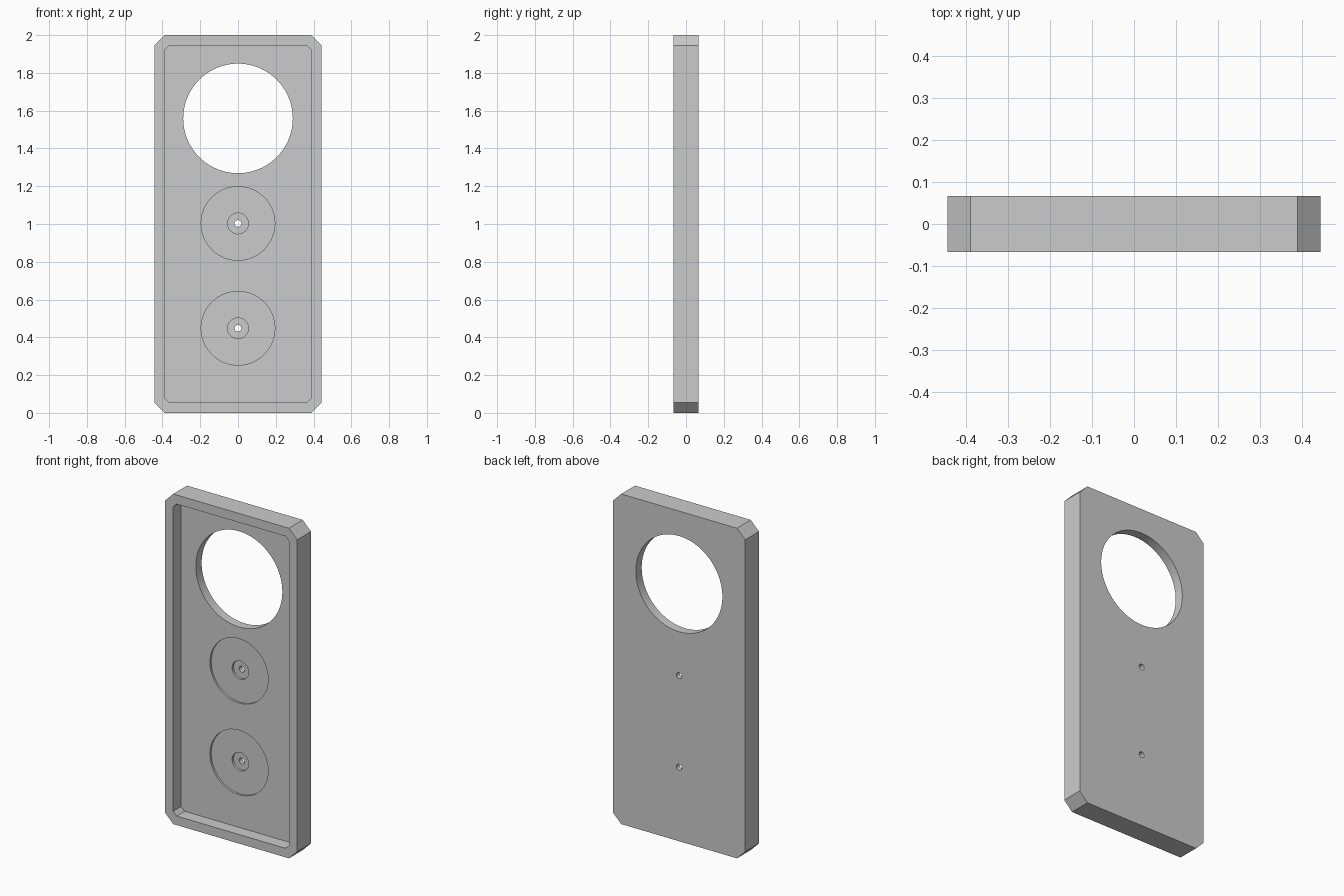
import bpy
import bmesh
import math
from mathutils import Matrix

if "Cube" in bpy.data.objects:
    bpy.data.objects.remove(bpy.data.objects["Cube"], do_unlink=True)

W, H, T = 0.443, 2.0, 0.066        # half width, height, half thickness
RIM, CHAMFER = 0.055, 0.055
FLOOR = 0.01                       # y of the recessed floor
OUT = 0.1                          # overshoot for cutters

grey = bpy.data.materials.new("light_grey")
grey.use_nodes = True
grey.diffuse_color = (0.6, 0.6, 0.6, 1)
grey.node_tree.nodes["Principled BSDF"].inputs["Base Color"].default_value = (0.6, 0.6, 0.6, 1)


def finish(name, bm):
    bmesh.ops.recalc_face_normals(bm, faces=bm.faces)
    mesh = bpy.data.meshes.new(name)
    bm.to_mesh(mesh)
    bm.free()
    mesh.materials.append(grey)
    obj = bpy.data.objects.new(name, mesh)
    bpy.context.collection.objects.link(obj)
    return obj


def chamfered_slab(name, w, z0, z1, c, y0, y1):
    """Rectangle with cut corners, extruded along y."""
    pts = [(w - c, z0), (w, z0 + c), (w, z1 - c), (w - c, z1)]
    pts += [(-x, z) for x, z in reversed(pts)]
    bm = bmesh.new()
    face = bm.faces.new([bm.verts.new((x, y0, z)) for x, z in pts])
    ext = bmesh.ops.extrude_face_region(bm, geom=[face])
    verts = [v for v in ext["geom"] if isinstance(v, bmesh.types.BMVert)]
    bmesh.ops.translate(bm, verts=verts, vec=(0, y1 - y0, 0))
    return finish(name, bm)


def disc(name, z, r, y0, y1, sides):
    """Cylinder lying along y."""
    bm = bmesh.new()
    place = Matrix.Translation((0, (y0 + y1) / 2, z)) @ Matrix.Rotation(math.pi / 2, 4, "X")
    bmesh.ops.create_cone(bm, cap_ends=True, segments=sides, radius1=r, radius2=r,
                          depth=y1 - y0, matrix=place)
    return finish(name, bm)


# Plate with cut corners
plate = chamfered_slab("mounting_plate", W, 0, H, CHAMFER, -T, T)

# Front recess, large opening, stepped round pockets and screw holes
cutters = [
    chamfered_slab("recess_cutter", W - RIM, RIM, H - RIM, 0.023, -T - OUT, FLOOR),
    disc("opening_cutter", 1.559, 0.29, -T - OUT, T + OUT, 96),
]
for z in (1.003, 0.448):
    cutters += [
        disc("pocket_cutter", z, 0.195, -T - OUT, FLOOR + 0.012, 80),
        disc("counterbore_cutter", z, 0.055, -T - OUT, FLOOR + 0.026, 48),
        disc("screw_hole_cutter", z, 0.018, -T - OUT, T + OUT, 32),
    ]

bpy.ops.object.select_all(action="DESELECT")
bpy.context.view_layer.objects.active = plate
plate.select_set(True)
for cutter in cutters:
    cutter.hide_render = True
    mod = plate.modifiers.new(cutter.name, "BOOLEAN")
    mod.operation = "DIFFERENCE"
    mod.solver = "EXACT"
    mod.object = cutter
    bpy.ops.object.modifier_apply(modifier=mod.name)
    bpy.data.objects.remove(cutter, do_unlink=True)

bpy.ops.object.shade_smooth_by_angle(angle=math.radians(30))
